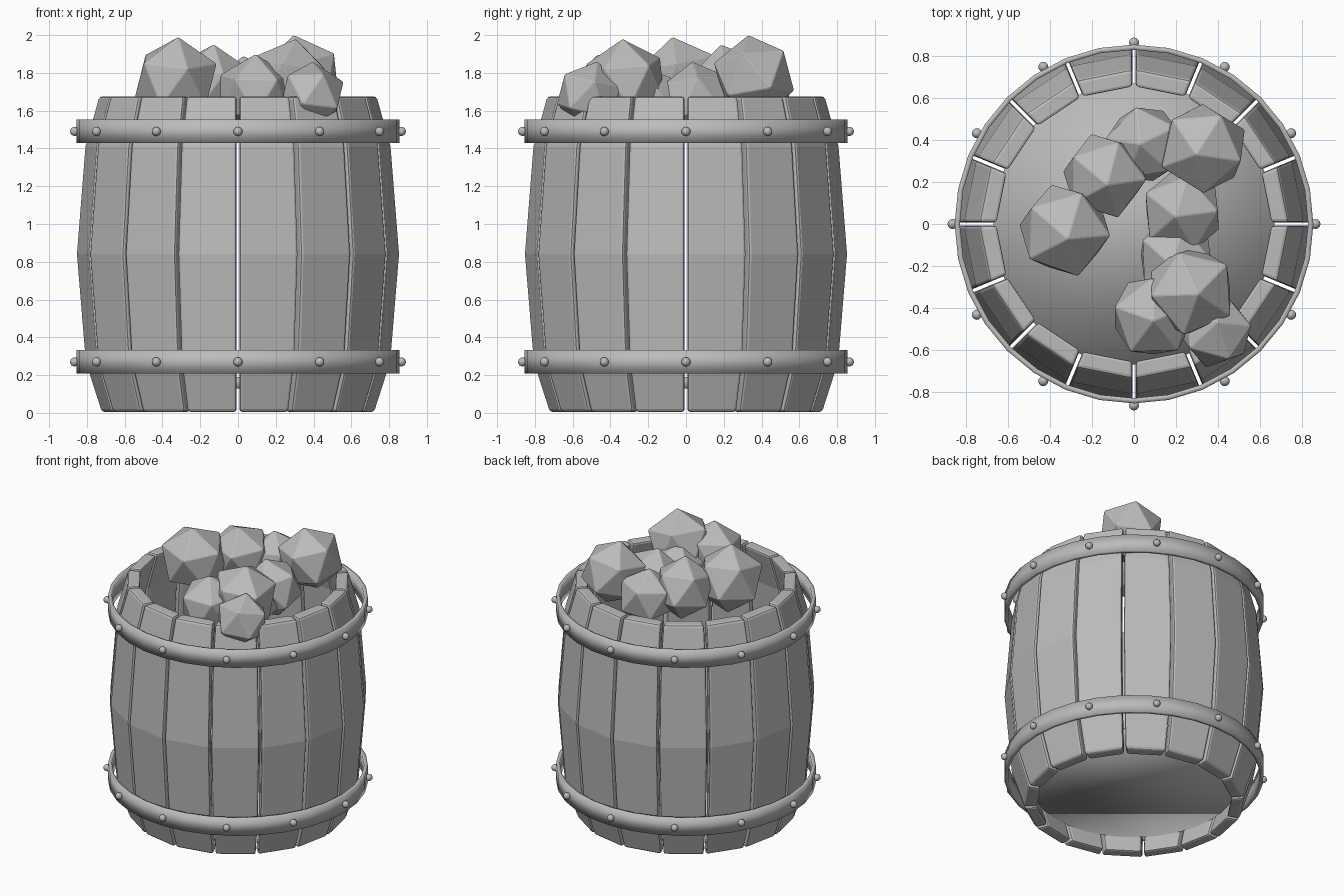
import bpy, bmesh, random
from math import sin, cos, pi, radians
from mathutils import Euler

random.seed(4)
if "Cube" in bpy.data.objects:
    bpy.data.objects.remove(bpy.data.objects["Cube"])

grey = bpy.data.materials.new("plain grey")
grey.use_nodes = True
grey.diffuse_color = (0.5, 0.5, 0.5, 1)
grey.node_tree.nodes["Principled BSDF"].inputs["Base Color"].default_value = (0.5, 0.5, 0.5, 1)


def finish(name, bm, smooth=False):
    bmesh.ops.recalc_face_normals(bm, faces=bm.faces)
    for f in bm.faces:
        f.smooth = smooth
    mesh = bpy.data.meshes.new(name)
    bm.to_mesh(mesh)
    bm.free()
    mesh.materials.append(grey)
    obj = bpy.data.objects.new(name, mesh)
    bpy.context.collection.objects.link(obj)
    return obj


# Staves: bulging planks with a narrow gap between neighbours
STAVES = 16
THICK = 0.085
GAP = 0.008
PROFILE = [(0.005, 0.725), (0.27, 0.81), (0.84, 0.857), (1.41, 0.812), (1.675, 0.738)]


def add_stave(bm, angle):
    half = pi / STAVES
    rings = []
    for z, r in PROFILE:
        ring = []
        for radius, side in ((r, -1), (r, 1), (r - THICK, 1), (r - THICK, -1)):
            u = radius * cos(half)
            v = side * (radius * sin(half) - GAP)
            ring.append(bm.verts.new((u * cos(angle) - v * sin(angle),
                                      u * sin(angle) + v * cos(angle), z)))
        rings.append(ring)
    for low, high in zip(rings, rings[1:]):
        for i in range(4):
            j = (i + 1) % 4
            bm.faces.new((low[i], low[j], high[j], high[i]))
    bm.faces.new(rings[0])
    bm.faces.new(rings[-1])


bm = bmesh.new()
for i in range(STAVES):
    add_stave(bm, (i + 0.5) * 2 * pi / STAVES)
staves = finish("staves", bm)
bevel = staves.modifiers.new("soft edges", "BEVEL")
bevel.width = 0.015
bevel.segments = 2
bevel.limit_method = "ANGLE"
bevel.angle_limit = radians(40)

# Floor: thick disc set just above the bottom rim
bm = bmesh.new()
bmesh.ops.create_cone(bm, cap_ends=True, segments=32, radius1=0.67, radius2=0.67, depth=0.06)
floor = finish("floor", bm, smooth=True)
floor.location.z = 0.16


# Hoops: rounded-looking bands, each with a row of rivets
def add_hoop(name, z):
    n = 32
    bm = bmesh.new()
    section = [(0.83, -0.062), (0.855, -0.062), (0.855, 0.062), (0.83, 0.062)]
    rings = [[bm.verts.new((r * cos(2 * pi * i / n), r * sin(2 * pi * i / n), h))
              for r, h in section] for i in range(n)]
    for i in range(n):
        a, b = rings[i], rings[(i + 1) % n]
        for k in range(4):
            m = (k + 1) % 4
            bm.faces.new((a[k], b[k], b[m], a[m]))
    finish(name + "_hoop", bm, smooth=True).location.z = z

    bm = bmesh.new()
    for i in range(12):
        a = i * pi / 6
        ball = bmesh.ops.create_uvsphere(bm, u_segments=12, v_segments=8, radius=0.024)
        bmesh.ops.translate(bm, verts=ball["verts"], vec=(0.865 * cos(a), 0.865 * sin(a), 0))
    finish(name + "_rivets", bm, smooth=True).location.z = z


add_hoop("lower", 0.27)
add_hoop("upper", 1.49)

# Rocks: faceted lumps heaped in the mouth (x, y, top height, radius)
ROCKS = [
    (-0.33, -0.03, 1.99, 0.235), (-0.14, 0.23, 1.95, 0.215), (0.33, 0.36, 2.0, 0.225),
    (0.05, 0.38, 1.89, 0.2), (0.23, 0.06, 1.86, 0.21), (0.2, -0.16, 1.82, 0.2),
    (0.27, -0.32, 1.98, 0.23), (0.09, -0.44, 1.9, 0.215), (0.39, -0.51, 1.86, 0.185),
]
for i, (x, y, top, r) in enumerate(ROCKS):
    bm = bmesh.new()
    bmesh.ops.create_icosphere(bm, subdivisions=1, radius=r)
    turn = Euler((random.uniform(-0.2, 0.2), random.uniform(-0.2, 0.2), random.uniform(0, 2 * pi)))
    bmesh.ops.rotate(bm, verts=bm.verts, matrix=turn.to_matrix())
    peak = max(v.co.z for v in bm.verts)
    rock = finish("rock_%d" % (i + 1), bm)
    rock.location = (x, y, top - peak)
    edge = rock.modifiers.new("worn edges", "BEVEL")
    edge.width = 0.004
    edge.segments = 1
